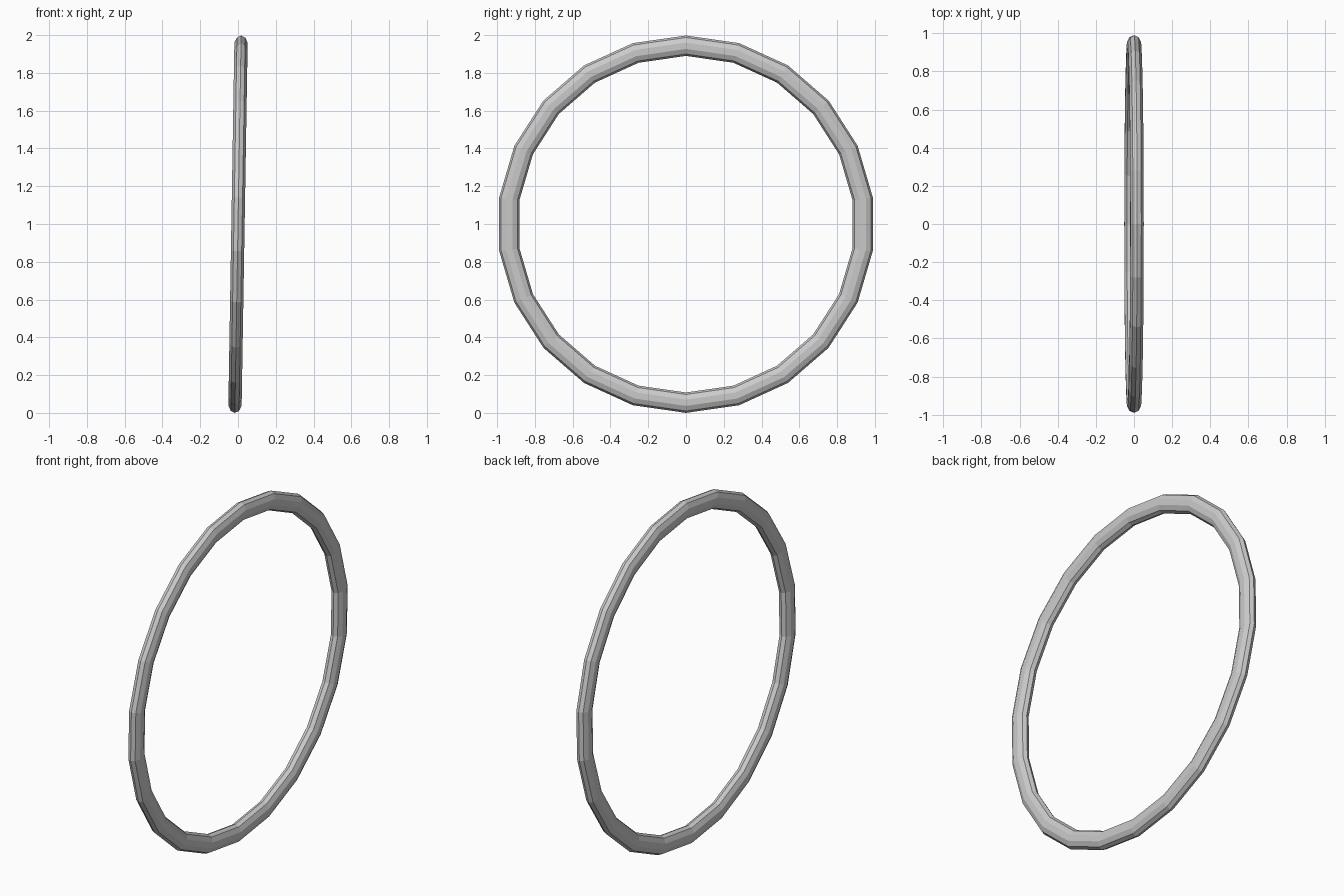
import bpy, bmesh
from math import sin, cos, pi, radians
from mathutils import Matrix

if "Cube" in bpy.data.objects:
    bpy.data.objects.remove(bpy.data.objects["Cube"])

SEGMENTS, SIDES = 22, 10          # low-poly ring, oval tube
R, RADIAL, HALF_W = 0.945, 0.054, 0.037

# Ring: oval cross-section swept around the x axis
bm = bmesh.new()
loops = []
for i in range(SEGMENTS):
    a = 2 * pi * i / SEGMENTS
    loop = []
    for j in range(SIDES):
        t = 2 * pi * j / SIDES
        r = R + RADIAL * cos(t)
        loop.append(bm.verts.new((HALF_W * sin(t), r * sin(a), r * cos(a))))
    loops.append(loop)
for i in range(SEGMENTS):
    p, q = loops[i], loops[(i + 1) % SEGMENTS]
    for j in range(SIDES):
        k = (j + 1) % SIDES
        bm.faces.new((p[j], p[k], q[k], q[j]))
bmesh.ops.recalc_face_normals(bm, faces=bm.faces)

# Slight lean, then stand on the ground
bm.transform(Matrix.Translation((0, 0, 0.999)) @ Matrix.Rotation(radians(0.95), 4, 'Y'))

mesh = bpy.data.meshes.new("ring")
bm.to_mesh(mesh)
bm.free()
ring = bpy.data.objects.new("ring", mesh)
bpy.context.collection.objects.link(ring)
